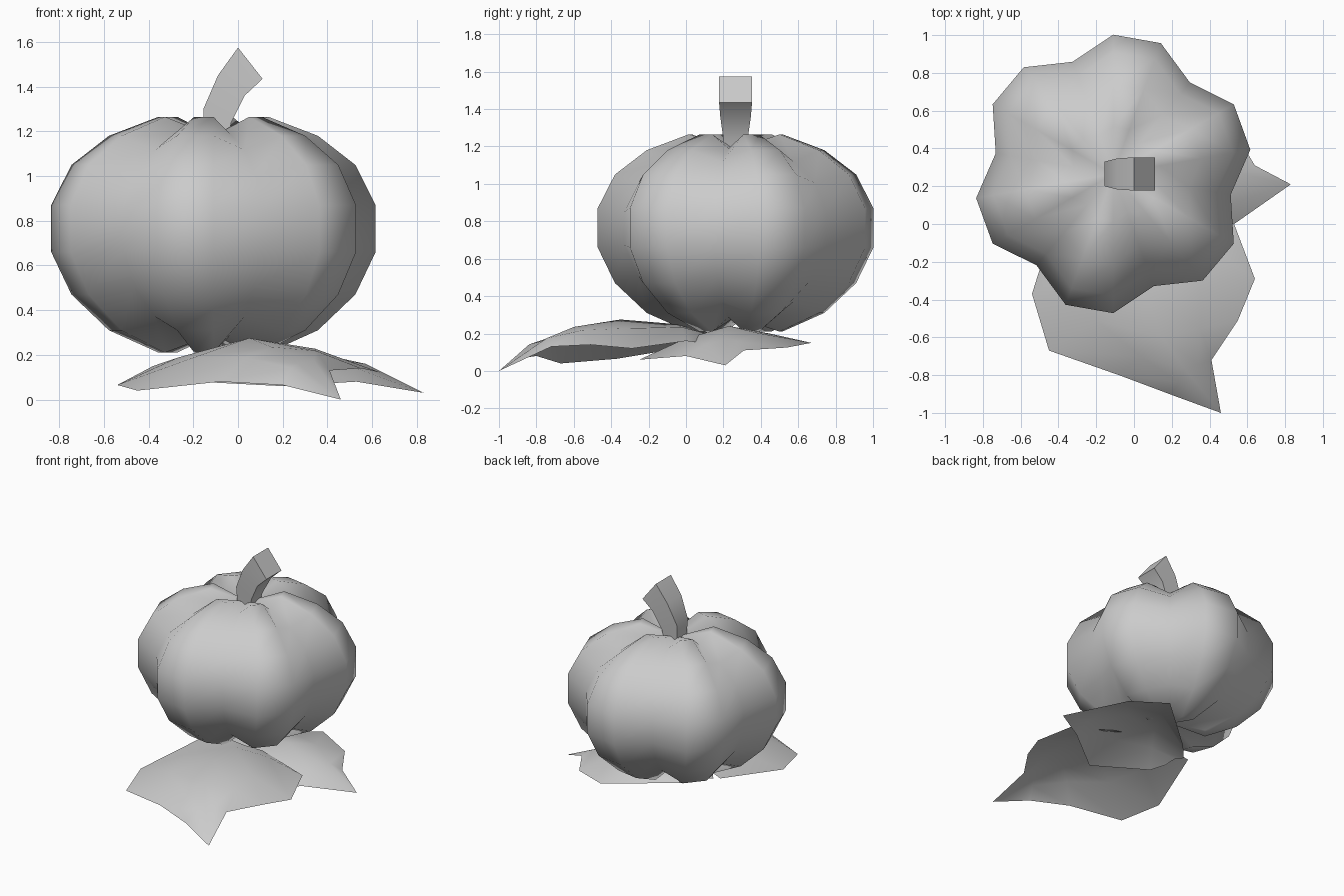
import bpy
import bmesh
from math import cos, sin, radians
from mathutils import Vector

cube = bpy.data.objects.get("Cube")
if cube:
    bpy.data.objects.remove(cube, do_unlink=True)

clay = bpy.data.materials.new("plain_grey")
clay.use_nodes = True
grey = (0.6, 0.6, 0.6, 1)
clay.diffuse_color = grey
clay.node_tree.nodes["Principled BSDF"].inputs["Base Color"].default_value = grey


def finish(name, bm, recalc=True):
    """Turn a bmesh into a smooth shaded grey object."""
    if recalc:
        bmesh.ops.recalc_face_normals(bm, faces=bm.faces)
    mesh = bpy.data.meshes.new(name)
    bm.to_mesh(mesh)
    bm.free()
    mesh.materials.append(clay)
    mesh.polygons.foreach_set("use_smooth", [True] * len(mesh.polygons))
    obj = bpy.data.objects.new(name, mesh)
    bpy.context.collection.objects.link(obj)
    return obj


def skin(bm, rows, closed):
    """Join neighbouring rows of vertices with quads."""
    for low, high in zip(rows, rows[1:]):
        count = len(low)
        for i in range(count if closed else count - 1):
            j = (i + 1) % count
            bm.faces.new((low[i], low[j], high[j], high[i]))


# Pumpkin body: squashed sphere, every third meridian pulled in as a groove
center = Vector((-0.11, 0.265, 0.74))
segments = 18
profile = [(0.25, -0.53), (0.475, -0.43), (0.645, -0.27), (0.737, -0.08),
           (0.737, 0.13), (0.645, 0.31), (0.475, 0.44), (0.25, 0.525)]
bm = bmesh.new()
rings = []
for radius, height in profile:
    ring = []
    for i in range(segments):
        angle = radians(-10 + i * 360 / segments)
        scale = 0.857 if i % 3 == 0 else 1
        offset = Vector((radius * cos(angle), radius * sin(angle), height))
        ring.append(bm.verts.new(center + offset * scale))
    rings.append(ring)
skin(bm, rings, True)
for ring, height in ((rings[0], -0.45), (rings[-1], 0.44)):
    pole = bm.verts.new(center + Vector((0, 0, height)))
    for i in range(segments):
        bm.faces.new((ring[i], ring[(i + 1) % segments], pole))
finish("pumpkin_body", bm)

# Stem: bent square tube, each section given as left x, z, right x, z, half width
sections = [(-0.15, 1.15, -0.05, 1.15, 0.055), (-0.155, 1.3, -0.03, 1.24, 0.065),
            (-0.09, 1.45, 0.03, 1.36, 0.082), (0, 1.575, 0.11, 1.435, 0.088)]
bm = bmesh.new()
rings = []
for left, left_z, right, right_z, half in sections:
    corners = [(left, -half, left_z), (right, -half, right_z),
               (right, half, right_z), (left, half, left_z)]
    rings.append([bm.verts.new((x, center.y + y, z)) for x, y, z in corners])
skin(bm, rings, True)
bm.faces.new(rings[0])
bm.faces.new(rings[-1])
stem = finish("stem", bm)
stem.data.polygons[-1].use_smooth = False
bpy.context.view_layer.objects.active = stem
stem.select_set(True)
bpy.ops.object.shade_smooth_by_angle(angle=radians(60))
stem.select_set(False)


def leaf(name, rib, side_a, side_b, tip, bulge):
    """Thin leaf: two edges and a midrib, with raised columns in between."""
    bm = bmesh.new()
    lift = Vector((0, 0, bulge))
    rows = []
    for r, a, b in zip(rib, side_a, side_b):
        r, a, b = Vector(r), Vector(a), Vector(b)
        row = [a, (a + r) / 2 + lift, r, (r + b) / 2 + lift, b]
        rows.append([bm.verts.new(p) for p in row])
    skin(bm, rows, False)
    end = bm.verts.new(tip)
    for p, q in zip(rows[-1], rows[-1][1:]):
        bm.faces.new((p, q, end))
    bm.normal_update()
    if sum(f.normal.z for f in bm.faces) < 0:
        bmesh.ops.reverse_faces(bm, faces=bm.faces)
    return finish(name, bm, recalc=False)


# Large leaf in front, its tip pointing forward and to the left
leaf("front_leaf",
     rib=[(-0.02, 0.1, 0.2), (0, -0.05, 0.25), (0.05, -0.35, 0.275),
          (0.15, -0.6, 0.235), (0.27, -0.77, 0.16)],
     side_a=[(-0.38, 0.14, 0.15), (-0.54, -0.37, 0.065), (-0.45, -0.67, 0.04),
             (-0.08, -0.8, 0.08), (0.2, -0.905, 0.065)],
     side_b=[(0.3, 0.08, 0.15), (0.53, 0, 0.16), (0.64, -0.29, 0.12),
             (0.55, -0.51, 0.14), (0.41, -0.72, 0.13)],
     tip=(0.46, -1, 0), bulge=0.03)

# Smaller leaf under the body, its tip pointing to the left
leaf("side_leaf",
     rib=[(-0.33, 0.15, 0.14), (0, 0.22, 0.21), (0.25, 0.23, 0.24), (0.5, 0.22, 0.17)],
     side_a=[(-0.2, 0.3, 0.13), (0.23, 0.67, 0.15), (0.5, 0.54, 0.125), (0.64, 0.31, 0.11)],
     side_b=[(-0.25, 0.05, 0.1), (-0.19, -0.05, 0.08), (0.2, -0.25, 0.06), (0.53, 0, 0.08)],
     tip=(0.83, 0.21, 0.03), bulge=0.02)
